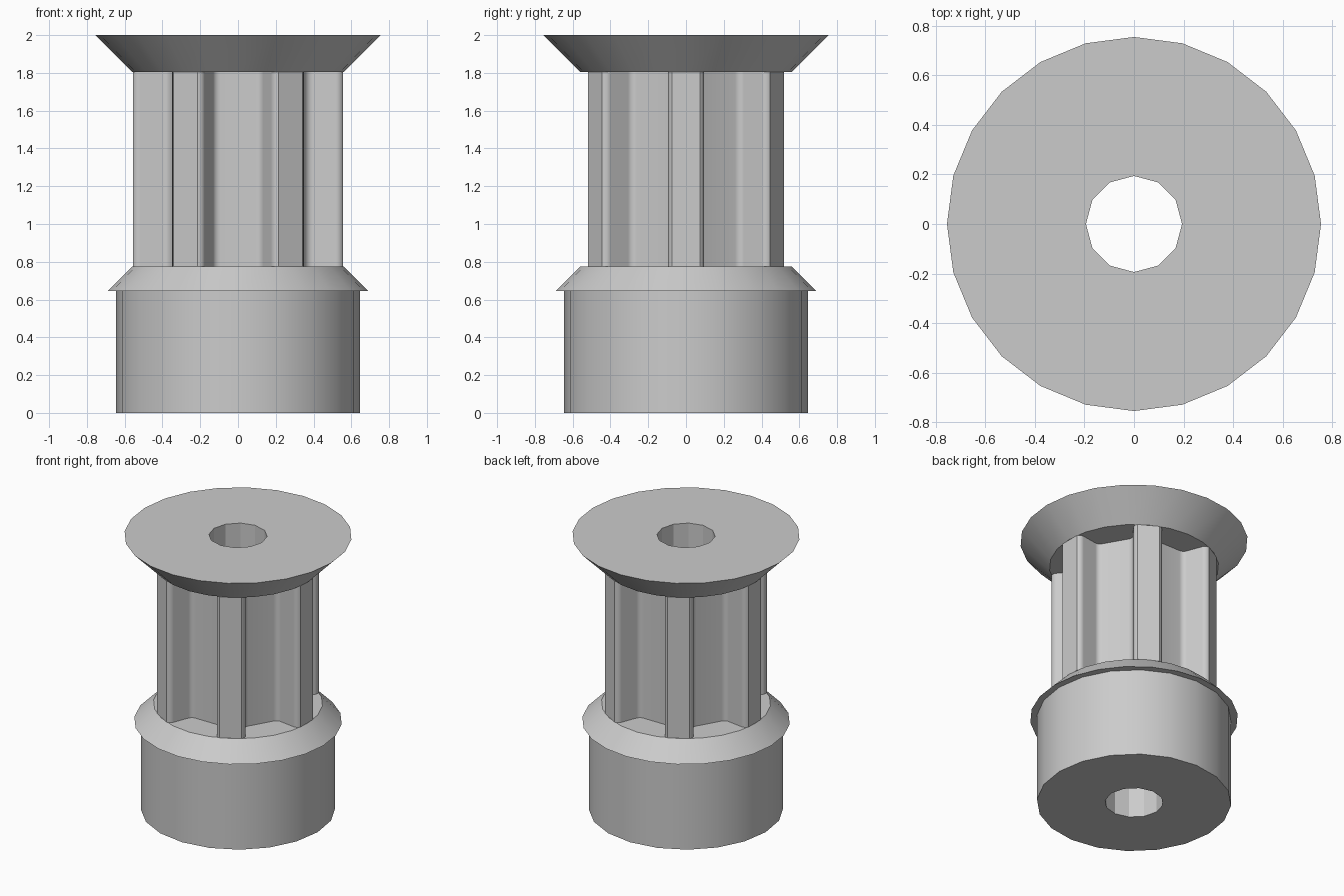
import bpy
import bmesh
from math import radians, sin, cos, pi, sqrt
from mathutils import Matrix, Vector

if "Cube" in bpy.data.objects:
    bpy.data.objects.remove(bpy.data.objects["Cube"], do_unlink=True)

TEETH = 6
TIP_R = 0.562
BORE_R = 0.194

grey = bpy.data.materials.new("plain_grey")
grey.use_nodes = True
grey.diffuse_color = (0.6, 0.6, 0.6, 1)
grey.node_tree.nodes["Principled BSDF"].inputs["Base Color"].default_value = (0.6, 0.6, 0.6, 1)


def circle(radius, sides):
    return [Vector((radius * cos(2 * pi * i / sides), radius * sin(2 * pi * i / sides)))
            for i in range(sides)]


def arc(cx, cy, rx, ry, start, end, steps=6):
    """Points along an elliptical arc, angles in degrees."""
    return [Vector((cx + rx * cos(radians(start + (end - start) * i / steps)),
                    cy + ry * sin(radians(start + (end - start) * i / steps))))
            for i in range(steps + 1)]


def toothed_outline():
    """Rounded trapezoid grooves cut into a round blank."""
    half, depth, rx, ry = 0.215, 0.161, 0.042, 0.039
    rim = -sqrt(TIP_R ** 2 - half ** 2)
    # left half of one groove: rounded lip, sloped wall, rounded root
    left = arc(-half, rim + ry, rx, ry, -90, -20)
    left += arc(-0.093, rim + depth - ry, rx, ry, 160, 90)
    groove = left + [Vector((-p.x, p.y)) for p in reversed(left)]
    outline = []
    for i in range(TEETH):
        turn = Matrix.Rotation(2 * pi * i / TEETH, 2)
        outline += [turn @ p for p in groove]
    return outline


def bored_part(name, bottom, top, z0, z1):
    """Solid between two matching outlines with the shaft hole through it."""
    bm = bmesh.new()
    caps = [[], []]
    for low, high in ((bottom, top), (circle(BORE_R, 12),) * 2):
        rings = [[bm.verts.new((p.x, p.y, z)) for p in pts]
                 for pts, z in ((low, z0), (high, z1))]
        n = len(low)
        for i in range(n):
            j = (i + 1) % n
            bm.faces.new((rings[0][i], rings[0][j], rings[1][j], rings[1][i]))
        for cap, ring in zip(caps, rings):
            cap += [bm.edges.get((ring[i], ring[(i + 1) % n])) for i in range(n)]
    for cap in caps:
        bmesh.ops.triangle_fill(bm, edges=cap, use_beauty=True)
    bmesh.ops.recalc_face_normals(bm, faces=bm.faces)
    mesh = bpy.data.meshes.new(name)
    bm.to_mesh(mesh)
    bm.free()
    mesh.materials.append(grey)
    obj = bpy.data.objects.new(name, mesh)
    bpy.context.collection.objects.link(obj)
    bpy.ops.object.select_all(action='DESELECT')
    obj.select_set(True)
    bpy.context.view_layer.objects.active = obj
    bpy.ops.object.shade_smooth_by_angle(angle=radians(25))
    return obj


# hub, sloped lower collar, toothed drum and flared upper flange
Z_HUB, Z_COLLAR, Z_DRUM, Z_TOP = 0.645, 0.774, 1.806, 2.0
hub = circle(0.645, 20)
rim = circle(TIP_R, 24)
teeth = toothed_outline()
bored_part("hub", hub, hub, 0, Z_HUB)
bored_part("lower_collar", circle(0.69, 24), rim, Z_HUB, Z_COLLAR)
bored_part("toothed_drum", teeth, teeth, Z_COLLAR, Z_DRUM)
bored_part("upper_flange", rim, circle(0.755, 24), Z_DRUM, Z_TOP)
